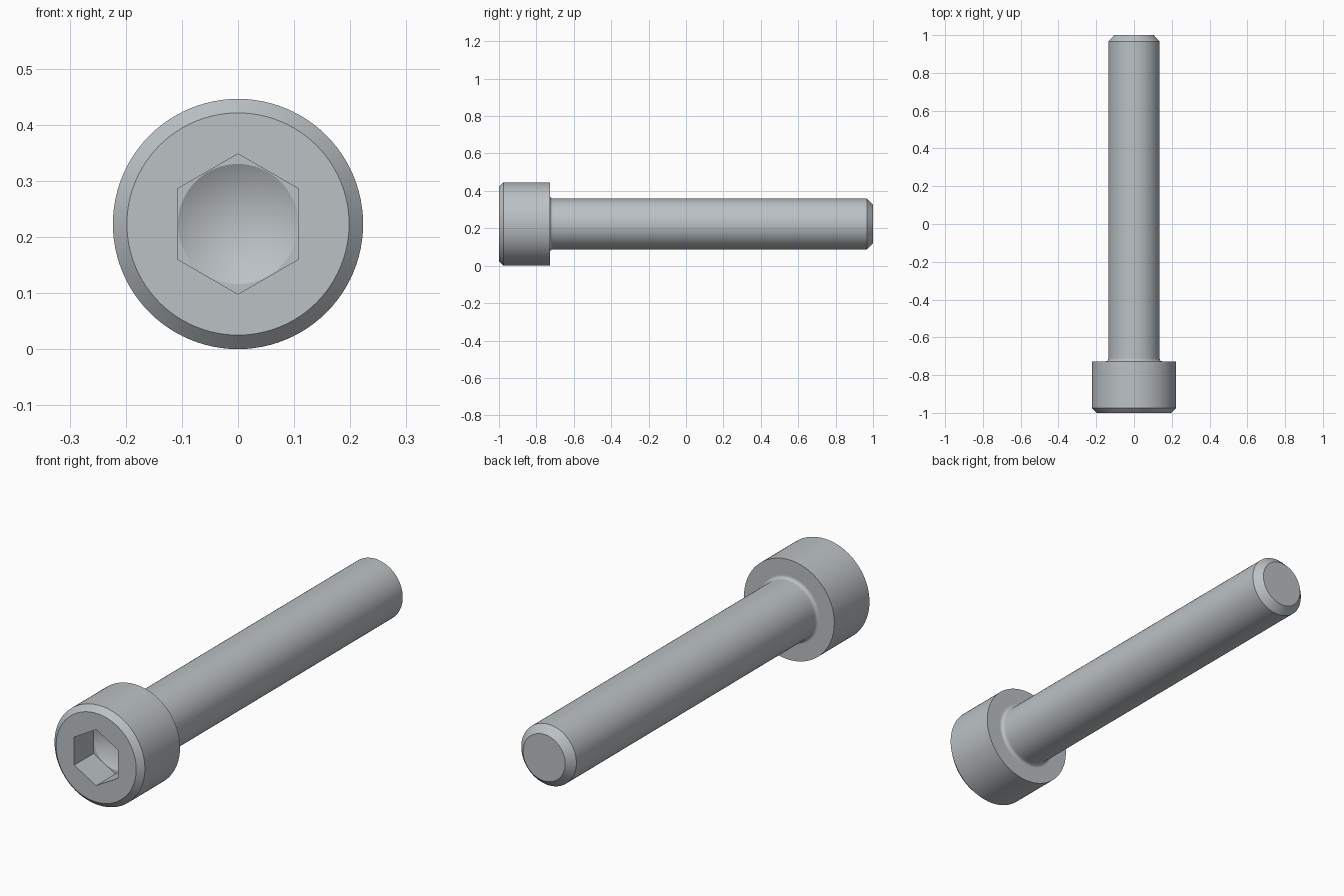
import bpy
import bmesh
from math import pi, sin, cos, radians
from mathutils import Vector

HEAD_R, SHANK_R = 0.223, 0.136
HEAD_BACK = -0.727
FILLET = 0.014
SOCKET_FLOOR = -0.864
CENTRE = Vector((0, 0, HEAD_R))

default = bpy.data.objects.get("Cube")
if default:
    bpy.data.objects.remove(default)

steel = bpy.data.materials.new("steel grey")
steel.use_nodes = True
colour = (0.50, 0.535, 0.56, 1)
steel.diffuse_color = colour
steel.node_tree.nodes["Principled BSDF"].inputs["Base Color"].default_value = colour


def lathe(name, profile, steps):
    """Spin (radius, y) points about the screw's axis."""
    bm = bmesh.new()
    verts = [bm.verts.new(CENTRE + Vector((0, y, r))) for r, y in profile]
    edges = [bm.edges.new(pair) for pair in zip(verts, verts[1:])]
    bmesh.ops.spin(bm, geom=verts + edges, cent=CENTRE, axis=(0, 1, 0),
                   angle=2 * pi, steps=steps, use_duplicate=False)
    bmesh.ops.remove_doubles(bm, verts=bm.verts, dist=1e-5)
    # Merge each flat end into a single cap
    for end in (profile[0], profile[-1]):
        if end[0] > 0:
            ring = [e for e in bm.edges if e.is_boundary
                    and all(abs(v.co.y - end[1]) < 1e-5 for v in e.verts)]
            bmesh.ops.contextual_create(bm, geom=ring)
    bmesh.ops.recalc_face_normals(bm, faces=bm.faces)
    mesh = bpy.data.meshes.new(name)
    bm.to_mesh(mesh)
    bm.free()
    mesh.materials.append(steel)
    obj = bpy.data.objects.new(name, mesh)
    bpy.context.collection.objects.link(obj)
    return obj


# Head, under-head fillet and shank in one profile
fillet = [(SHANK_R + FILLET * (1 - sin(a)), HEAD_BACK + FILLET * (1 - cos(a)))
          for a in (radians(15 * i) for i in range(7))]
screw = lathe("socket_head_screw", [
    (0.198, -1), (HEAD_R, -0.975), (HEAD_R, HEAD_BACK),
    (SHANK_R + FILLET + 0.004, HEAD_BACK), *fillet,
    (SHANK_R, HEAD_BACK + FILLET + 0.01),
    (SHANK_R, 0.967), (0.104, 1)], 96)

# Hexagonal socket with a drill-point bottom
hexagon = lathe("hex_cutter", [(0.125, -1.1), (0.125, SOCKET_FLOOR)], 6)
drill = lathe("drill_cutter", [(0.107, SOCKET_FLOOR - 0.03),
                               (0.107, SOCKET_FLOOR), (0, SOCKET_FLOOR + 0.062)], 72)

bpy.context.view_layer.objects.active = screw
for cutter in (hexagon, drill):
    cutter.hide_render = True
    cut = screw.modifiers.new(cutter.name, 'BOOLEAN')
    cut.operation = 'DIFFERENCE'
    cut.solver = 'EXACT'
    cut.object = cutter
    bpy.ops.object.modifier_apply(modifier=cut.name)
    bpy.data.objects.remove(cutter)

bpy.ops.object.select_all(action='DESELECT')
screw.select_set(True)
bpy.ops.object.shade_smooth_by_angle(angle=radians(25))
